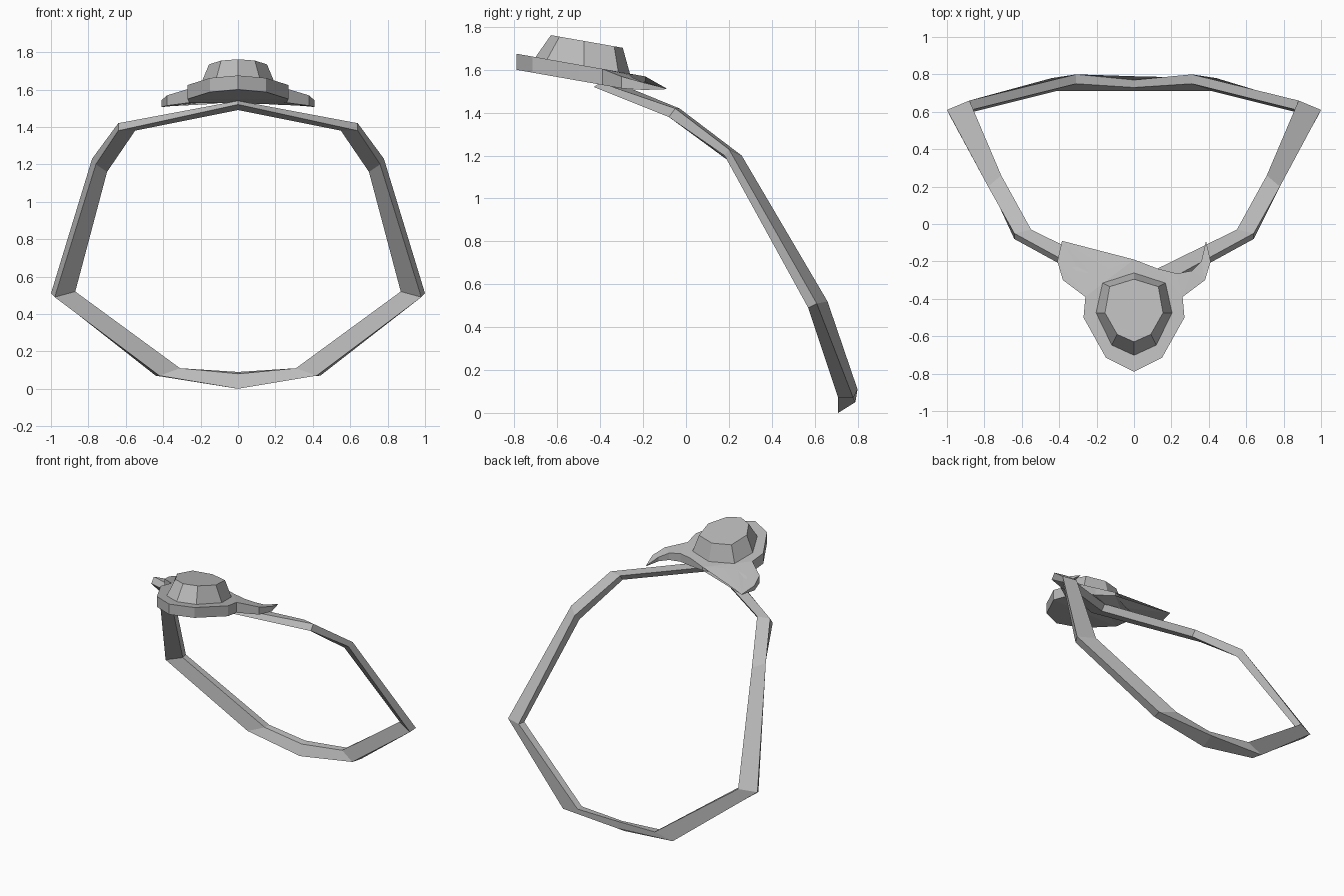
import bpy
import bmesh
from mathutils import Vector

default_cube = bpy.data.objects.get("Cube")
if default_cube:
    bpy.data.objects.remove(default_cube, do_unlink=True)

GREY = (0.5, 0.5, 0.5, 1.0)
stone = bpy.data.materials.new("plain_grey")
stone.use_nodes = True
stone.diffuse_color = GREY
stone.node_tree.nodes["Principled BSDF"].inputs["Base Color"].default_value = GREY


def mirrored_loop(half):
    """Close a right-hand outline whose first and last points lie on the centre line."""
    left = [(-p[0], *p[1:]) for p in reversed(half[1:-1])]
    return list(half) + left


def add_object(name, bm):
    bmesh.ops.recalc_face_normals(bm, faces=bm.faces[:])
    mesh = bpy.data.meshes.new(name)
    bm.to_mesh(mesh)
    bm.free()
    mesh.materials.append(stone)
    obj = bpy.data.objects.new(name, mesh)
    bpy.context.scene.collection.objects.link(obj)
    return obj


def bridge(bm, ring_a, ring_b):
    """Join two closed rings of vertices with quads."""
    count = len(ring_a)
    for i in range(count):
        j = (i + 1) % count
        bm.faces.new((ring_a[i], ring_a[j], ring_b[j], ring_b[i]))


def solid_between(name, lower, upper):
    """Closed solid between two matching outlines."""
    bm = bmesh.new()
    low = [bm.verts.new(p) for p in lower]
    high = [bm.verts.new(p) for p in upper]
    bridge(bm, low, high)
    caps = [bm.faces.new(low), bm.faces.new(high)]
    bmesh.ops.triangulate(bm, faces=caps)
    bmesh.ops.remove_doubles(bm, verts=bm.verts[:], dist=0.0005)
    return add_object(name, bm)


# Neck band: each section is upper outer, upper inner, lower inner, lower outer
sections = [
    ((0, -.40, 1.54), (0, -.30, 1.53), (0, -.33, 1.49), (0, -.43, 1.52)),
    ((.64, -.05, 1.42), (.55, -.03, 1.42), (.55, -.06, 1.38), (.64, -.08, 1.38)),
    ((.78, .20, 1.23), (.71, .26, 1.20), (.70, .22, 1.16), (.76, .18, 1.20)),
    ((1, .61, .51), (.88, .66, .52), (.87, .61, .52), (.98, .57, .49)),
    ((.44, .78, .07), (.31, .80, .11), (.31, .75, .11), (.42, .71, .07)),
    ((0, .79, .05), (0, .77, .09), (0, .73, .08), (0, .71, 0)),
]
bm = bmesh.new()
right = [[bm.verts.new(p) for p in section] for section in sections]
left = [[bm.verts.new((-x, y, z)) for x, y, z in section] for section in sections[1:-1]]
rings = right + left[::-1]
for i, ring in enumerate(rings):
    bridge(bm, ring, rings[(i + 1) % len(rings)])
add_object("neck_band", bm)


# The pendant lies on a plane that falls gently towards the back
def plane_height(y, lift=0.0):
    return 1.6 - 0.176 * (y + 0.79) + lift


# Pendant plate with two backward horns: x, y, underside lift, top lift
plate = mirrored_loop([
    (0, -.79, 0, .075),
    (.15, -.715, 0, .075),
    (.27, -.5, 0, .075),
    (.26, -.39, 0, .075),
    (.38, -.30, 0, .055),
    (.41, -.2, .01, .045),
    (.385, -.09, .033, .036),
    (.36, -.2, .015, .045),
    (.31, -.25, .01, .06),
    (.23, -.265, .01, .07),
    (.13, -.24, .02, .075),
    (0, -.19, .05, .075),
])
solid_between(
    "pendant_plate",
    [(x, y, plane_height(y, low)) for x, y, low, high in plate],
    [(x, y, plane_height(y, high)) for x, y, low, high in plate],
)

# Faceted gem set on the plate, tapering to a flat table
girdle = mirrored_loop([(0, -.705), (.12, -.65), (.205, -.475), (.17, -.315), (0, -.26)])
table = mirrored_loop([(0, -.63), (.09, -.59), (.155, -.475), (.13, -.335), (0, -.295)])
solid_between(
    "pendant_gem",
    [Vector((x, y, plane_height(y, 0.07))) for x, y in girdle],
    [Vector((x, y, plane_height(y, 0.19))) for x, y in table],
)
